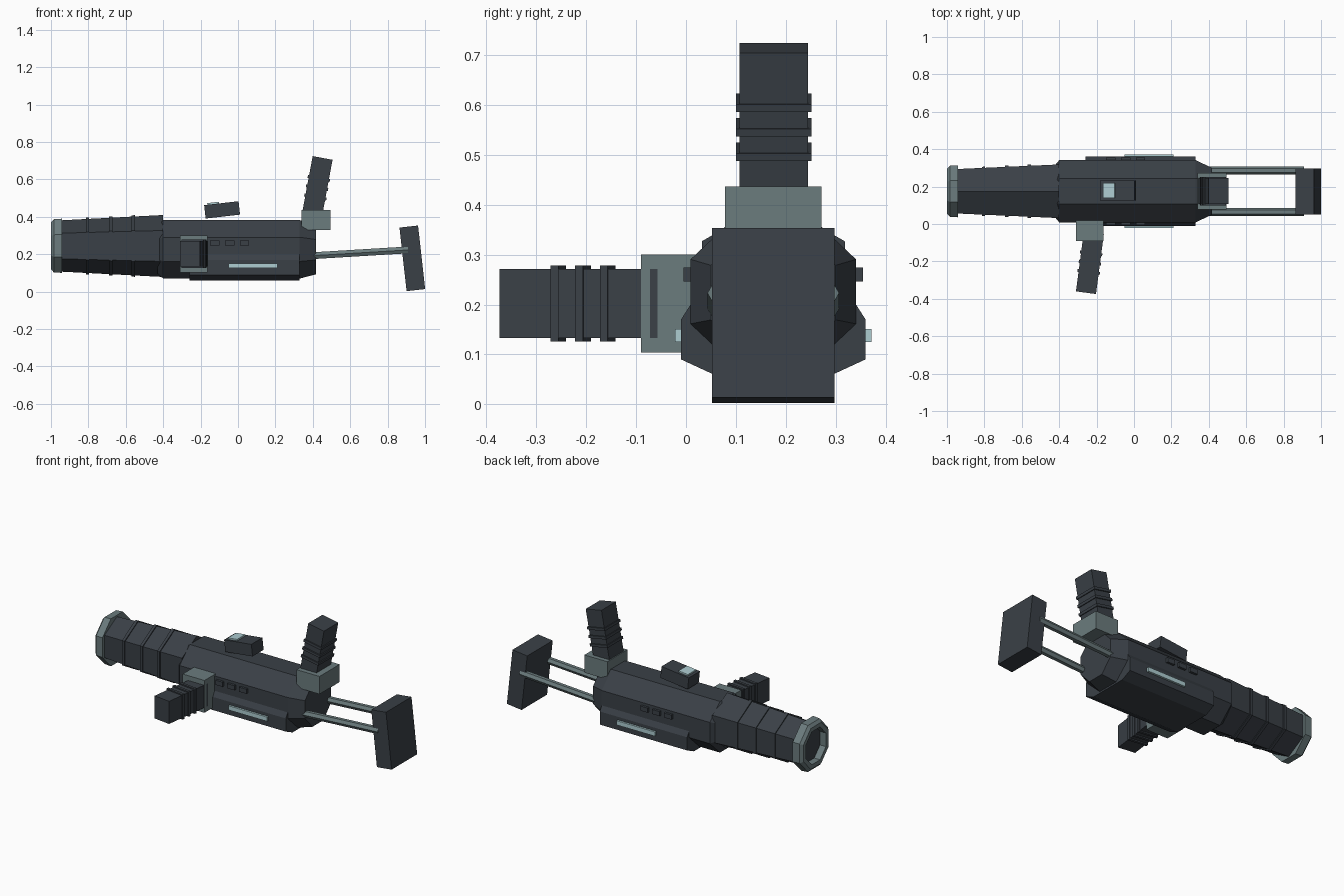
import bpy, bmesh
from math import cos, sin, pi, radians
from mathutils import Matrix, Vector

cube = bpy.data.objects.get("Cube")
if cube:
    bpy.data.objects.remove(cube, do_unlink=True)

MID_Y = 0.175  # long axis of the model


def material(name, color):
    m = bpy.data.materials.new(name)
    m.use_nodes = True
    m.diffuse_color = (*color, 1)
    m.node_tree.nodes["Principled BSDF"].inputs["Base Color"].default_value = (*color, 1)
    return m


DARK = material("dark gunmetal", (0.042, 0.051, 0.062))
GREY = material("teal grey", (0.147, 0.2, 0.207))
LIGHT = material("pale teal", (0.42, 0.61, 0.64))


def finish(name, bm, mat):
    bmesh.ops.recalc_face_normals(bm, faces=bm.faces)
    mesh = bpy.data.meshes.new(name)
    bm.to_mesh(mesh)
    bm.free()
    mesh.materials.append(mat)
    ob = bpy.data.objects.new(name, mesh)
    bpy.context.collection.objects.link(ob)
    return ob


def box(name, center, size, mat, frame=Matrix()):
    bm = bmesh.new()
    bmesh.ops.create_cube(bm, size=1)
    bm.transform(frame @ Matrix.Translation(center) @ Matrix.Diagonal((*size, 1)))
    return finish(name, bm, mat)


def loft(name, stations, section, mat, y=MID_Y, hollow=False):
    """Sweep a section along x; each station is (x, y scale, z scale, z centre)."""
    bm = bmesh.new()
    rings = [[bm.verts.new((x, y + a * sy, z + b * sz)) for a, b in section]
             for x, sy, sz, z in stations]
    pairs = list(zip(rings, rings[1:]))
    if hollow:
        pairs.append((rings[-1], rings[0]))
    else:
        bm.faces.new(rings[0])
        bm.faces.new(rings[-1])
    n = len(section)
    for r, q in pairs:
        for i in range(n):
            j = (i + 1) % n
            bm.faces.new((r[i], r[j], q[j], q[i]))
    return finish(name, bm, mat)


def polygon(n, start, radius=1):
    angles = [start + 2 * pi * i / n for i in range(n)]
    return [(radius * cos(a), radius * sin(a)) for a in angles]


OCTAGON = polygon(8, pi / 8, 1 / cos(pi / 8))  # flat sides, unit apothem
HEXAGON = polygon(6, pi / 2)                   # point up
FLAT_HEXAGON = polygon(6, 0)                   # points sideways

# Body
loft("body", [(-0.43, 0.13, 0.13, 0.226), (-0.40, 0.166, 0.156, 0.226),
              (0.33, 0.166, 0.156, 0.226), (0.417, 0.125, 0.132, 0.224)], OCTAGON, DARK)

# Tapered barrel with raised bands
def barrel_radius(x):
    return 0.137 + (x + 0.95) * 0.052


def barrel_part(name, x0, x1, extra=0):
    loft(name, [(x, barrel_radius(x) + extra, barrel_radius(x) + extra, 0.244)
                for x in (x0, x1)], HEXAGON, DARK)


barrel_part("barrel", -0.96, -0.40)
for i, x in enumerate((-0.805, -0.68, -0.56)):
    barrel_part(f"barrel_band_{i + 1}", x - 0.009, x + 0.009, 0.007)

# Hollow muzzle ring
loft("muzzle_ring", [(x, r * 0.96, r, 0.245) for x, r in
                     ((-1, 0.125), (-0.985, 0.142), (-0.94, 0.145), (-0.94, 0.1), (-1, 0.1))],
     OCTAGON, GREY, hollow=True)

# Lower receiver
half = [(0.12, 0.06), (0.185, 0.09), (0.185, 0.17), (0.15, 0.225)]
receiver = half + [(-a, b) for a, b in reversed(half)]
loft("lower_receiver", [(-0.26, 1, 1, 0), (0.33, 1, 1, 0)], receiver, DARK)

# Side details and stock rods on both sides
for side, s in (("right", -1), ("left", 1)):
    box(f"{side}_light_strip", (0.08, MID_Y + s * 0.187, 0.138), (0.26, 0.02, 0.026), LIGHT)
    for i in range(3):
        box(f"{side}_vent_{i + 1}", (-0.125 + i * 0.08, MID_Y + s * 0.168, 0.26),
            (0.05, 0.024, 0.028), DARK)
    loft(f"{side}_stock_rod", [(0.3, 0.021, 0.021, 0.186), (0.91, 0.021, 0.021, 0.223)],
         FLAT_HEXAGON, GREY, y=MID_Y + s * 0.111)

# Stock pad
box("stock_pad", (0, 0, 0), (0.1, 0.246, 0.342), DARK,
    Matrix.Translation((0.932, MID_Y, 0.178)) @ Matrix.Rotation(radians(-6.4), 4, "Y"))

# Tilted sight with a light on top
sight = Matrix.Translation((-0.085, MID_Y + 0.003, 0.437)) @ Matrix.Rotation(radians(-6.5), 4, "Y")
box("sight", (0, 0, 0), (0.185, 0.107, 0.072), DARK, sight)
box("sight_light", (-0.044, 0, 0.037), (0.062, 0.08, 0.016), LIGHT, sight)

# Grip mounts
box("front_grip_mount", (-0.237, -0.025, 0.202), (0.147, 0.13, 0.197), GREY)
box("rear_grip_mount", (0.418, MID_Y, 0.383), (0.155, 0.194, 0.108), GREY)


# Ribbed grips, built upward along their own axis
def grip(name, frame):
    box(name, (0, 0, 0.16), (0.108, 0.138, 0.32), DARK, frame)
    for i in range(3):
        box(f"{name}_rib_{i + 1}", (0, 0, 0.108 + i * 0.05), (0.12, 0.152, 0.016), DARK, frame)


grip("rear_grip", Matrix.Translation((0.394, MID_Y + 0.001, 0.4))
     @ Matrix.Rotation(radians(10.5), 4, "Y"))
grip("front_grip", Matrix.Translation((-0.215, -0.05, 0.202))
     @ Matrix.Rotation(radians(-7.5), 4, "Z") @ Matrix.Rotation(radians(90), 4, "X"))
